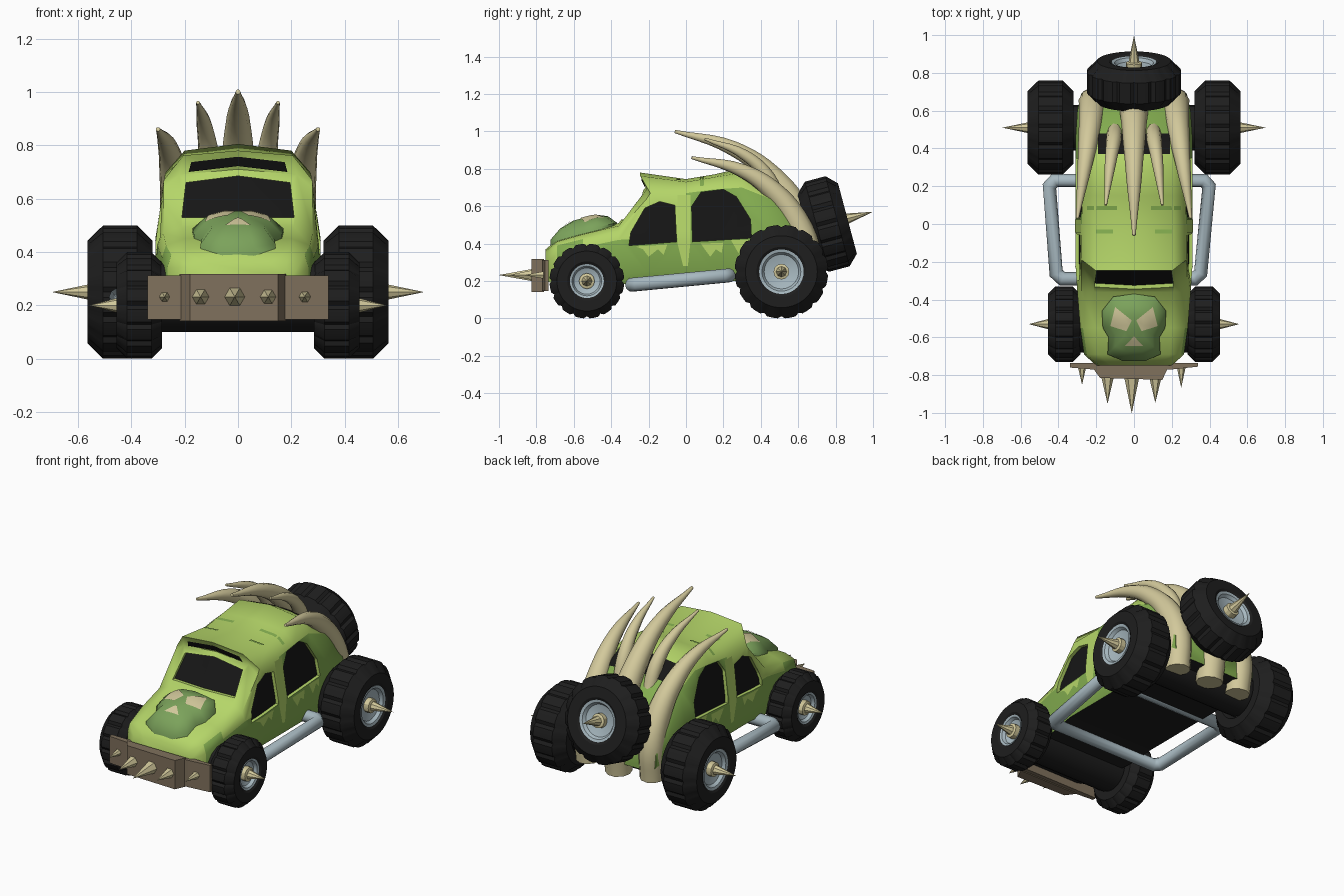
import bpy, bmesh, math
from mathutils import Vector, Matrix
from mathutils.bvhtree import BVHTree

if "Cube" in bpy.data.objects:
    bpy.data.objects.remove(bpy.data.objects["Cube"])


def mat(name, r, g, b):
    m = bpy.data.materials.new(name)
    m.diffuse_color = (r, g, b, 1)
    m.use_nodes = True
    m.node_tree.nodes["Principled BSDF"].inputs["Base Color"].default_value = m.diffuse_color
    return m


LIGHT = mat("light_green", .46, .67, .14)
MID = mat("mid_green", .23, .42, .08)
SKULL = mat("moss_green", .20, .365, .105)
GLASS = mat("window_black", .008, .008, .008)
TYRE = mat("tyre_black", .013, .013, .013)
STEEL = mat("blue_grey_steel", .39, .485, .53)
BONE = mat("bone", .65, .585, .33)
BROWN = mat("bumper_brown", .215, .165, .108)


def finish(bm, name, mats, angle=35, recalc=True):
    if recalc:
        bmesh.ops.recalc_face_normals(bm, faces=bm.faces[:])
    me = bpy.data.meshes.new(name)
    bm.to_mesh(me)
    bm.free()
    ob = bpy.data.objects.new(name, me)
    bpy.context.collection.objects.link(ob)
    for m in mats:
        me.materials.append(m)
    smooth(ob, angle)
    return ob


def smooth(ob, angle):
    bpy.ops.object.select_all(action='DESELECT')
    ob.select_set(True)
    bpy.context.view_layer.objects.active = ob
    if angle:
        bpy.ops.object.shade_smooth_by_angle(angle=math.radians(angle))


def bridge(bm, rings, cap=True):
    for a, b in zip(rings, rings[1:]):
        n = len(a)
        for i in range(n):
            bm.faces.new((a[i], a[(i + 1) % n], b[(i + 1) % n], b[i]))
    if cap:
        bm.faces.new(rings[0])
        bm.faces.new(rings[-1])


def lathe(name, profile, m, M, n=32, notch=None):
    """Spin (radius, height) about local z; notch lowers every 5th spoke of wide points."""
    bm = bmesh.new()
    rings = []
    for r, h in profile:
        ring = []
        for i in range(n):
            q = r - .012 if notch and i % 5 == 0 and r > notch else r
            a = math.tau * i / n
            ring.append(bm.verts.new(M @ Vector((q * math.cos(a), q * math.sin(a), h))))
        rings.append(ring)
    bridge(bm, rings)
    return finish(bm, name, [m], 30)


def tube(name, pts, m, cyclic=False, straight=False):
    """Tube through (x, y, z, radius) points."""
    cu = bpy.data.curves.new(name, 'CURVE')
    cu.dimensions = '3D'
    cu.bevel_depth, cu.bevel_resolution, cu.use_fill_caps = 1, 3, True
    cu.resolution_u = 1 if straight else 5
    sp = cu.splines.new('BEZIER')
    sp.bezier_points.add(len(pts) - 1)
    for b, p in zip(sp.bezier_points, pts):
        b.co, b.radius = p[:3], p[3]
        b.handle_left_type = b.handle_right_type = 'VECTOR' if straight else 'AUTO'
    sp.use_cyclic_u = cyclic
    ob = bpy.data.objects.new(name, cu)
    bpy.context.collection.objects.link(ob)
    cu.materials.append(m)
    smooth(ob, 0)
    bpy.ops.object.convert(target='MESH')
    smooth(bpy.context.object, 50)


def plate(name, tree, outline, axis, s, m, off=.006, body=None):
    """Flat outline draped on a surface along an axis (x: outline is y,z; y: x,z; z: x,y).
    With a body given, the body is first cut open above the plate (off < 0 recesses it)."""
    bm = bmesh.new()
    bm.faces.new([bm.verts.new((u, v, 0)) for u, v in outline])
    for k in range(2):
        lo, hi = min(p[k] for p in outline), max(p[k] for p in outline)
        n = max(2, int((hi - lo) / .03))
        for i in range(1, n):
            co, no = [0, 0, 0], [0, 0, 0]
            co[k], no[k] = lo + (hi - lo) * i / n, 1
            bmesh.ops.bisect_plane(bm, geom=bm.verts[:] + bm.edges[:] + bm.faces[:],
                                   plane_co=co, plane_no=no)
    d = Vector([-s if c == axis else 0 for c in 'xyz'])
    for v in bm.verts[:]:
        u, w = v.co.x, v.co.y
        o = Vector({'x': (2 * s, u, w), 'y': (u, 2 * s, w), 'z': (u, w, 2 * s)}[axis])
        hit = tree.ray_cast(o, d)
        if hit[0] is None:
            bm.verts.remove(v)
        else:
            v.co = hit[0] - d * off
    bm.normal_update()
    for f in bm.faces:
        if f.normal.dot(d) > 0:
            f.normal_flip()
    if body:
        cut = bm.copy()
        ext = bmesh.ops.extrude_face_region(cut, geom=cut.faces[:], use_keep_orig=True)
        for v in ext['geom']:
            if isinstance(v, bmesh.types.BMVert):
                v.co -= d * .07
        for v in cut.verts:
            v.co += d * .002
        cutter = finish(cut, "window_cutter", [LIGHT], 0)
        cutter.hide_render = True
        mod = body.modifiers.new("window", 'BOOLEAN')
        mod.operation, mod.solver, mod.object = 'DIFFERENCE', 'EXACT', cutter
        smooth(body, 0)
        bpy.ops.object.modifier_apply(modifier=mod.name)
        bpy.data.objects.remove(cutter)
    finish(bm, name, [m], 50, False)


# Body shell: lofted cross-sections
# y, top y shift, bottom z, half width, belt z, shoulder x/z, roof edge x/z, centre z
SECTIONS = [
    (-.75, 0, .20, .20, .30, .18, .345, .12, .36, .37),
    (-.69, 0, .18, .265, .34, .25, .39, .19, .41, .42),
    (-.55, 0, .18, .285, .38, .27, .425, .20, .45, .46),
    (-.36, 0, .18, .30, .42, .28, .47, .21, .495, .51),
    (-.21, 0, .20, .31, .43, .28, .64, .22, .69, .71),
    (-.19, -.055, .20, .31, .43, .278, .67, .205, .762, .78),
    (0, 0, .20, .31, .43, .276, .67, .21, .73, .745),
    (.15, 0, .20, .31, .44, .274, .69, .205, .755, .77),
    (.30, 0, .20, .31, .44, .27, .70, .20, .78, .805),
    (.45, 0, .20, .31, .45, .275, .64, .20, .70, .72),
    (.60, 0, .20, .30, .40, .27, .51, .19, .56, .575),
    (.69, 0, .22, .28, .33, .25, .37, .17, .40, .41)]
bm = bmesh.new()
rings = []
for y, dy, zb, w, zl, ws, zs, we, ze, zc in SECTIONS:
    half = [(w * .93, y, zb), (w, y, zb + .05), (w, y, zl), (ws, y, zs), (we, y + dy, ze)]
    pts = [(0, y, zb)] + half + [(0, y + dy, zc)] + [(-x, a, z) for x, a, z in half[::-1]]
    rings.append([bm.verts.new(p) for p in pts])
bridge(bm, rings)
bmesh.ops.recalc_face_normals(bm, faces=bm.faces[:])
for f in bm.faces:
    c, n = f.calc_center_median(), f.normal
    if n.z < -.6 and c.z < .25:
        f.material_index = 2
    elif c.y > .42 or (abs(n.x) > .85 and (c.z < .42 or c.y > .02)):
        f.material_index = 1
body_tree = BVHTree.FromBMesh(bm)
body = finish(bm, "body_shell", [LIGHT, MID, TYRE], 0)

# Windows
plate("windshield", body_tree, [(-.21, .53), (.21, .53), (.195, .66), (0, .685), (-.195, .66)],
      'y', -1, GLASS, -.02, body)
plate("visor_slit", body_tree, [(-.185, .70), (0, .722), (.185, .70), (.175, .737), (0, .757),
                                (-.175, .737)], 'y', -1, GLASS)
plate("rear_window", body_tree, [(-.19, .37), (.19, .37), (.19, .48), (-.19, .48)], 'z', 1, GLASS)
FRONT_WIN = [(-.305, .39), (-.295, .46), (-.22, .59), (-.14, .625), (-.06, .605), (-.05, .41)]
REAR_WIN = [(.035, .41), (.03, .6), (.08, .675), (.2, .69), (.27, .65), (.345, .53), (.35, .43)]
# Painted drips below the windows and roof streaks
DRIPS = [[(-.045, .66), (.025, .66), (.025, .42), (.01, .28), (-.015, .28), (-.045, .4)],
         [(.08, .40), (.2, .405), (.19, .35), (.16, .37), (.13, .33), (.1, .37)],
         [(-.27, .385), (-.1, .395), (-.12, .34), (-.15, .37), (-.2, .33), (-.23, .37)],
         [(.24, .42), (.34, .42), (.34, .37), (.31, .40), (.28, .35)]]
for s, side in ((1, "right"), (-1, "left")):
    plate("front_window_" + side, body_tree, FRONT_WIN, 'x', s, GLASS, -.02, body)
    plate("rear_side_window_" + side, body_tree, REAR_WIN, 'x', s, GLASS, -.02, body)
    for d in DRIPS:
        plate("paint_drip_" + side, body_tree, d, 'x', s, LIGHT, .002)
    for x0, x1, y in ((.09, .25, .085), (.11, .2, -.04)):
        plate("roof_streak_" + side, body_tree,
              [(s * x0, y - .01), (s * x1, y - .01), (s * x1, y + .01), (s * x0, y + .01)],
              'z', 1, MID, .004)
smooth(body, 50)

# Hood skull: domed relief with eye and nose plates
half = [(.11, -.385), (.17, -.46), (.165, -.55), (.135, -.60), (.14, -.69), (.06, -.725)]
outline = [(0, -.37)] + half + [(-x, y) for x, y in half[::-1]]
bm = bmesh.new()
rings = []
for k, h in ((1, -.06), (1, .005), (.72, .052), (.35, .076)):
    ring = []
    for x, y in outline:
        yy = -.54 + (y + .54) * k
        ring.append(bm.verts.new((x * k, yy, .51 + (yy + .36) * .26 + h)))
    rings.append(ring)
bridge(bm, rings)
skull_tree = BVHTree.FromBMesh(bm)
finish(bm, "hood_skull", [SKULL], 50)
for s in (1, -1):
    plate("skull_eye", skull_tree, [(.10 * s, -.44), (.012 * s, -.51), (.04 * s, -.568),
                                    (.125 * s, -.54)], 'z', 1, BONE, .005)
plate("skull_nose", skull_tree, [(0, -.595), (-.048, -.645), (.048, -.645)], 'z', 1, BONE, .005)


# Wheels with rims, hubs and spikes
def wheel(name, M, r, hw, rim, ch, tip):
    lathe(name + "_tyre", [(rim, -hw * .75), (rim + .02, -hw), (r - ch, -hw), (r, ch - hw),
                           (r, hw - ch), (r - ch, hw), (rim + .015, hw), (rim, hw - .01),
                           (rim, hw - .06)], TYRE, M, 80, r - ch * .5)
    lathe(name + "_rim", [(rim * .99, hw - .06), (rim * 1.01, hw - .006), (rim * .88, hw - .01),
                          (rim * .78, hw - .028), (.03, hw - .045)], STEEL, M)
    lathe(name + "_hub", [(.042, hw - .05), (.042, hw - .01), (.03, hw - .005)], BONE, M, 12)
    lathe(name + "_spike", [(.032, hw - .02), (.0005, tip)], BONE, M, 8)


for s, side in ((1, "right"), (-1, "left")):
    R = Matrix.Rotation(s * math.pi / 2, 4, 'Y')
    wheel("front_wheel_" + side, Matrix.Translation((s * .37, -.53, .20)) @ R, .20, .086, .09, .04, .185)
    wheel("rear_wheel_" + side, Matrix.Translation((s * .442, .51, .25)) @ R, .25, .122, .118, .058, .253)
spare = Matrix.Translation((0, .755, .505)) @ Matrix.Rotation(math.radians(-75), 4, 'X')
wheel("spare_wheel", spare, .25, .112, .118, .055, .25)

# Axle housings under the body
for name, y, z, r, w in (("front_axle_housing", -.55, .23, .13, .31), ("rear_axle_housing", .51, .25, .12, .34)):
    lathe(name, [(r, -w), (r, w)], TYRE,
          Matrix.Translation((0, y, z)) @ Matrix.Rotation(math.pi / 2, 4, 'Y'), 16)

# Tusks
tube("centre_tusk", [(0, .65, .15, .076), (0, .665, .35, .08), (0, .595, .575, .075),
                     (0, .45, .77, .06), (0, .25, .91, .042), (0, -.06, 1.0, .009)], BONE)
for s in (1, -1):
    tube("outer_tusk", [(s * .215, .635, .16, .07), (s * .22, .645, .36, .074), (s * .225, .58, .535, .068),
                        (s * .24, .46, .685, .055), (s * .262, .3, .79, .038), (s * .30, .03, .86, .008)], BONE)
    tube("inner_tusk", [(s * .10, .50, .60, .042), (s * .108, .44, .75, .04),
                        (s * .125, .32, .87, .03), (s * .15, .10, .96, .007)], BONE)

# Side rail: closed loop passing under the floor
corners = [Vector(c) for c in ((-.45, .23, .23), (.40, .23, .23), (.35, -.29, .18), (-.41, -.29, .18))]
path = []
for i, c in enumerate(corners):
    for o in (corners[i - 1], corners[(i + 1) % 4]):
        path.append((*(c + (o - c).normalized() * .03), .038))
tube("side_rail", path, STEEL, True, True)

# Bumper plates and spikes
for name, poly, z0, z1 in (
        ("bumper_bar", [(-.34, -.735), (.34, -.735), (.34, -.755), (.2, -.77), (-.22, -.77), (-.34, -.76)], .148, .312),
        ("bumper_centre", [(-.22, -.76), (.18, -.76), (.15, -.825), (-.18, -.815)], .142, .318)):
    bm = bmesh.new()
    bridge(bm, [[bm.verts.new((x, y, z)) for x, y in poly] for z in (z0, z1)])
    finish(bm, name, [BROWN], 0)
for x, base, tip, r in ((-.275, -.755, -.85, .022), (-.14, -.81, -.95, .033), (-.012, -.81, -1.0, .04),
                        (.113, -.81, -.945, .033), (.25, -.755, -.865, .024)):
    lathe("bumper_spike", [(r, 0), (.0005, base - tip)], BONE,
          Matrix.Translation((x, base, .232)) @ Matrix.Rotation(math.pi / 2, 4, 'X'), 6)
